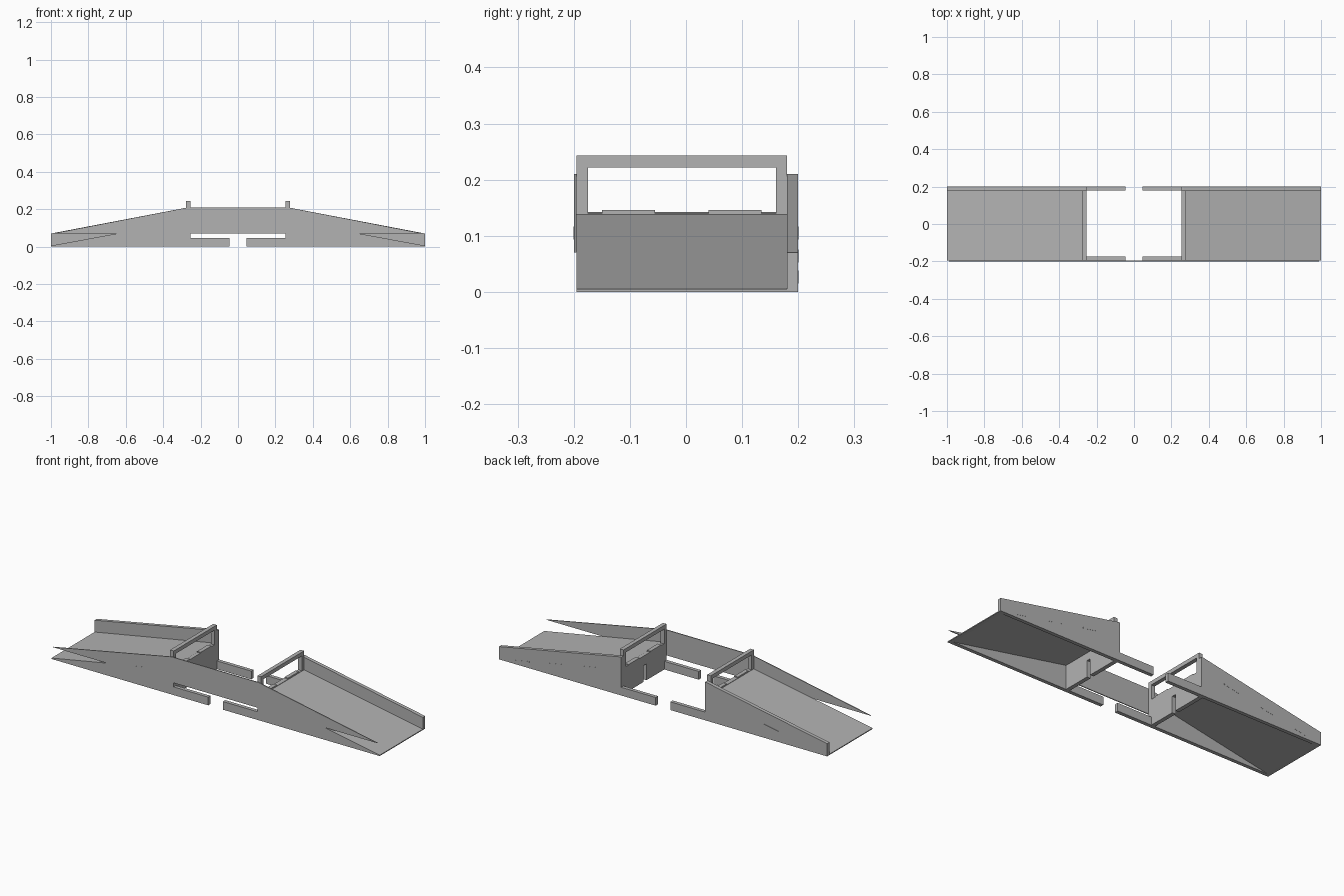
import bpy
import bmesh
import math

cube = bpy.data.objects.get("Cube")
if cube:
    bpy.data.objects.remove(cube, do_unlink=True)

grey = bpy.data.materials.new("plain_grey")
grey.use_nodes = True
COLOUR = (0.45, 0.45, 0.45, 1)
grey.diffuse_color = COLOUR
grey.node_tree.nodes["Principled BSDF"].inputs["Base Color"].default_value = COLOUR


def extrude(name, outline, axis, start, end):
    """Extrude an outline along x (points are y, z) or along y (points are x, z)."""
    def place(p, depth):
        return (depth, p[0], p[1]) if axis == "x" else (p[0], depth, p[1])
    bm = bmesh.new()
    near = [bm.verts.new(place(p, start)) for p in outline]
    far = [bm.verts.new(place(p, end)) for p in outline]
    bm.faces.new(near)
    bm.faces.new(far)
    count = len(outline)
    for i in range(count):
        j = (i + 1) % count
        bm.faces.new((near[i], near[j], far[j], far[i]))
    bmesh.ops.recalc_face_normals(bm, faces=bm.faces)
    mesh = bpy.data.meshes.new(name)
    bm.to_mesh(mesh)
    bm.free()
    mesh.materials.append(grey)
    obj = bpy.data.objects.new(name, mesh)
    bpy.context.collection.objects.link(obj)
    return obj


def rect(a0, a1, b0, b1):
    return [(a0, b0), (a1, b0), (a1, b1), (a0, b1)]


FRONT, BACK = -0.195, 0.18     # inner width of the deck
INNER, OUTER = 0.255, 0.277    # cross frame faces
SLOPE = 0.14 / (1 - INNER)
THICK = 0.006


def deck_top(x):
    return (1 - x) * SLOPE + 0.003


for side, s in (("left", 1), ("right", -1)):
    def flip(points):
        return [(s * x, z) for x, z in points]

    # Sloping deck board
    extrude(side + "_ramp_deck",
            flip([(1, 0), (1, 0.005), (INNER, 0.142), (INNER, 0.142 - THICK), (0.98, 0)]),
            "y", FRONT, BACK)

    # Tall side wall with its low connecting arm
    extrude(side + "_back_wall",
            flip([(1, 0), (1, 0.07), (0.265, 0.21), (INNER, 0.21),
                  (INNER, 0.045), (0.045, 0.045), (0.045, 0)]),
            "y", BACK, 0.2)

    # Low wedge under the deck with a matching arm
    extrude(side + "_front_wedge",
            flip([(1, 0), (INNER, 0.137), (INNER, 0.045), (0.045, 0.045), (0.045, 0)]),
            "y", FRONT, -0.175)

    # Cross frame: posts, top bar and lower wall in two halves
    mid = (FRONT + BACK) / 2
    x0, x1 = s * INNER, s * OUTER
    extrude(side + "_frame_hoop",
            [(FRONT, 0), (FRONT, 0.243), (BACK, 0.243), (BACK, 0),
             (BACK - 0.02, 0), (BACK - 0.02, 0.222), (FRONT + 0.02, 0.222), (FRONT + 0.02, 0)],
            "x", x0, x1)
    extrude(side + "_frame_wall",
            [(FRONT + 0.02, 0), (FRONT + 0.02, 0.14), (BACK - 0.02, 0.14), (BACK - 0.02, 0),
             (mid + 0.012, 0), (mid + 0.012, 0.09), (mid - 0.012, 0.09), (mid - 0.012, 0)],
            "x", x0, x1)

    # Joint tabs standing through the deck
    for k in (-1, 1):
        c = mid + k * 0.095
        extrude(side + "_frame_tab", rect(c - 0.047, c + 0.047, 0.135, 0.146), "x", x0, x1)

    # Deck tabs showing through the side panels
    def side_tab(name, x, y0, y1):
        a, b = x - 0.045, x + 0.045
        extrude(side + name,
                flip([(a, deck_top(a)), (b, deck_top(b)),
                      (b, deck_top(b) - THICK), (a, deck_top(a) - THICK)]), "y", y0, y1)
    for x in (0.44, 0.66, 0.86):
        side_tab("_back_tab", x, BACK, 0.2006)
    side_tab("_front_tab", 0.44, -0.2004, FRONT)

# Thin front panel bridging both ramps
extrude("front_panel",
        [(-0.99, 0.07), (-0.265, 0.21), (0.265, 0.21), (0.99, 0.07)],
        "y", -0.2, FRONT)
